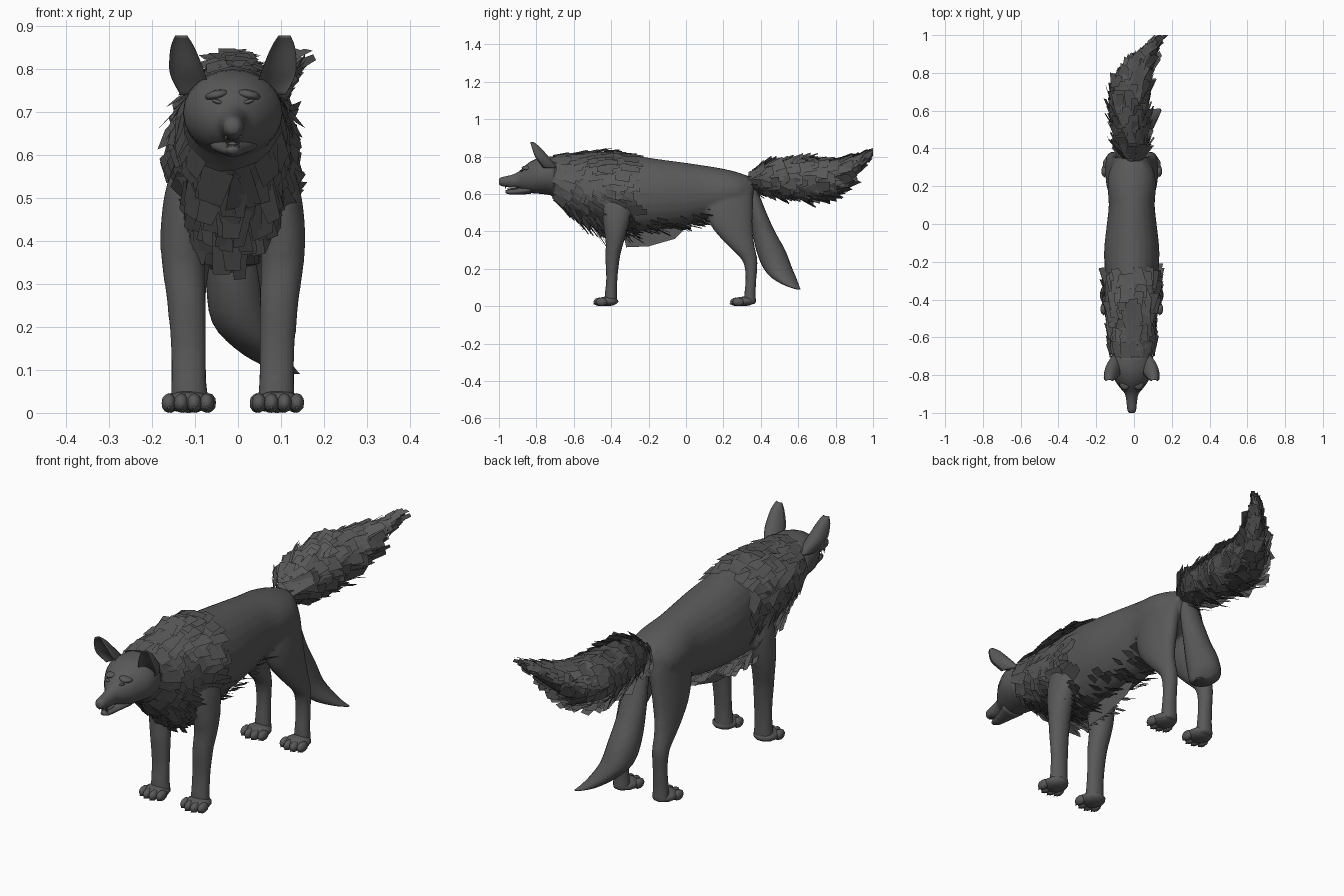
import bpy, bmesh, math, random
from mathutils import Vector, Matrix

random.seed(4)
CX = -0.012  # body midline

cube = bpy.data.objects.get("Cube")
if cube:
    bpy.data.objects.remove(cube, do_unlink=True)

grey = bpy.data.materials.new("dark_grey")
grey.use_nodes = True
colour = (0.1, 0.1, 0.1, 1)
grey.diffuse_color = colour
grey.node_tree.nodes["Principled BSDF"].inputs["Base Color"].default_value = colour


def finish(name, bm, smooth=True):
    mesh = bpy.data.meshes.new(name)
    if smooth:
        bmesh.ops.recalc_face_normals(bm, faces=bm.faces)
    for face in bm.faces:
        face.smooth = smooth
    bm.to_mesh(mesh)
    bm.free()
    mesh.materials.append(grey)
    obj = bpy.data.objects.new(name, mesh)
    bpy.context.collection.objects.link(obj)
    return obj


def sample(rows, t):
    """Smoothly interpolate the section table at row position t."""
    last = len(rows) - 1
    i = min(int(t), last - 1)
    f = t - i
    near = (rows[max(0, min(last, i + k))] for k in (-1, 0, 1, 2))
    return [0.5 * (2 * b + f * (c - a) + f * f * (2 * a - 5 * b + 4 * c - d)
                   + f * f * f * (3 * b - a - 3 * c + d))
            for a, b, c, d in zip(*near)]


def surface(rows, t, angle, axis="y", side=1, cup=False):
    """Point on an elliptical section: station, low, high, half width, x centre."""
    station, low, high, half, centre = sample(rows, t)
    x = CX + side * centre + half * math.cos(angle)
    lift = math.sin(angle)
    if cup and lift < 0:
        lift *= -0.4
    across = (low + high) / 2 + lift * (high - low) / 2
    return Vector((x, station, across)) if axis == "y" else Vector((x, across, station))


def add_loft(bm, rows, axis="y", side=1, cup=False, sides=24, steps=3):
    count = (len(rows) - 1) * steps
    rings = [[bm.verts.new(surface(rows, k / steps, math.tau * j / sides, axis, side, cup))
              for j in range(sides)] for k in range(count + 1)]
    for lower, upper in zip(rings, rings[1:]):
        for j in range(sides):
            n = (j + 1) % sides
            bm.faces.new((lower[j], lower[n], upper[n], upper[j]))
    bm.faces.new(rings[0])
    bm.faces.new(rings[-1])


def loft(name, rows, *options):
    bm = bmesh.new()
    add_loft(bm, rows, *options)
    finish(name, bm)


def fur(name, rows, start, end, layers, around, length, width, lift, sag, arc=(0, math.tau)):
    """Overlapping flat tufts rooted on a lofted surface, swept backwards."""
    bm = bmesh.new()
    for layer in range(layers):
        for j in range(around):
            t = start + (end - start) * (layer + random.random()) / layers
            angle = arc[0] + (arc[1] - arc[0]) * (j + random.random()) / around
            root = surface(rows, t, angle)
            station, low, high, half, centre = sample(rows, t)
            out = (root - Vector((CX + centre, station, (low + high) / 2))).normalized()
            ahead = surface(rows, min(t + 0.2, len(rows) - 1.01), angle)
            back = (ahead - surface(rows, t - 0.1, angle)).normalized()
            across = out.cross(back).normalized()
            sweep = back + across * random.uniform(-0.4, 0.4) + Vector((0, 0, -sag))
            tip = root + sweep * length * random.uniform(0.6, 1.2) + out * lift * random.uniform(0.3, 1.4)
            root = root + out * lift * 0.3
            edge = across * width * random.uniform(0.35, 0.6)
            corners = [root - edge, root + edge, tip + edge * 0.7, tip - edge * 0.6]
            for c in corners:
                c.y = min(c.y, 1)
            bm.faces.new([bm.verts.new(c) for c in corners])
    finish(name, bm, smooth=False)


def blob(bm, place, size, tilt=0):
    matrix = (Matrix.Translation(place) @ Matrix.Rotation(tilt, 4, "Y")
              @ Matrix.Diagonal((*size, 1)))
    bmesh.ops.create_icosphere(bm, subdivisions=2, radius=1, matrix=matrix)


def spike(bm, place, radius, length, turn):
    matrix = Matrix.Translation(place) @ Matrix.Rotation(turn, 4, "X")
    bmesh.ops.create_cone(bm, segments=6, radius1=radius, radius2=0, depth=length,
                          cap_ends=True, matrix=matrix)


# Torso, neck and legs, fused into one smooth body
torso = [(-.80, .62, .77, .08, 0), (-.72, .59, .795, .105, 0), (-.62, .51, .81, .11, 0),
         (-.52, .45, .82, .117, 0), (-.42, .40, .828, .125, 0), (-.30, .40, .81, .138, 0),
         (-.15, .41, .787, .147, 0), (0, .43, .767, .132, 0), (.1, .46, .752, .122, 0),
         (.2, .49, .735, .128, 0), (.29, .51, .712, .115, 0), (.36, .56, .685, .06, 0)]
front_leg = [(.01, -.44, -.365, .046, .1), (.07, -.434, -.368, .042, .102), (.15, -.427, -.366, .042, .103),
             (.26, -.432, -.353, .046, .108), (.34, -.43, -.333, .05, .115), (.42, -.44, -.31, .054, .115),
             (.52, -.45, -.29, .05, .107), (.62, -.45, -.3, .035, .088)]
hind_leg = [(.01, .308, .377, .04, .1), (.07, .312, .373, .035, .1), (.16, .318, .378, .033, .1),
            (.24, .303, .383, .036, .1), (.3, .248, .372, .04, .1), (.36, .188, .362, .045, .095),
            (.43, .133, .357, .052, .085), (.52, .103, .357, .055, .073), (.61, .13, .355, .052, .06),
            (.69, .2, .33, .03, .045)]
body = bmesh.new()
add_loft(body, torso)
for side in (-1, 1):
    add_loft(body, front_leg, "z", side)
    add_loft(body, hind_leg, "z", side)
body_object = finish("body_and_legs", body)
fuse = body_object.modifiers.new("fuse", "REMESH")
fuse.mode = "VOXEL"
fuse.voxel_size = 0.009
fuse.use_smooth_shade = True
soften = body_object.modifiers.new("soften", "SMOOTH")
soften.factor = 0.5
soften.iterations = 8

# Head and open jaw
loft("head", [(-1, .652, .68, .013, 0), (-.985, .642, .69, .023, 0), (-.94, .635, .7, .028, 0),
              (-.9, .632, .716, .036, 0), (-.87, .62, .742, .06, 0), (-.83, .605, .775, .088, 0),
              (-.77, .6, .797, .115, 0), (-.7, .59, .8, .112, 0)])
loft("lower_jaw", [(-.965, .605, .62, .012, 0), (-.94, .597, .624, .022, 0),
                   (-.89, .597, .632, .034, 0), (-.83, .6, .65, .055, 0)])

face = bmesh.new()
blob(face, (CX, -.983, .675), (.018, .016, .014))
finish("nose", face)
mouth = bmesh.new()
blob(mouth, (CX, -.915, .626), (.016, .04, .006))
finish("tongue", mouth)
teeth = bmesh.new()
for side in (-1, 1):
    spike(teeth, (CX + side * .016, -.965, .635), .005, .022, math.pi)
    spike(teeth, (CX + side * .013, -.952, .628), .004, .02, 0)
finish("fangs", teeth, smooth=False)


# Paws with toes and claws
def paw(name, x, heel):
    bm = bmesh.new()
    blob(bm, (x, heel - .055, .026), (.056, .06, .026))
    for offset, reach in ((-.044, .085), (-.015, .098), (.015, .098), (.044, .085)):
        blob(bm, (x + offset, heel - reach, .023), (.0175, .032, .023))
        spike(bm, (x + offset, heel - reach - .028, .012), .006, .018, math.pi / 2)
    finish(name, bm)


ear = [(.74, -.84, -.69, .034, .088), (.77, -.865, -.71, .04, .099), (.8, -.88, -.735, .04, .108),
       (.85, -.87, -.78, .028, .117), (.878, -.85, -.815, .014, .12)]

for side, label in ((1, "left"), (-1, "right")):
    loft(label + "_ear", ear, "z", side, True)
    paw(label + "_front_paw", CX + side * .105, -.365)
    paw(label + "_hind_paw", CX + side * .1, .365)
    eye = bmesh.new()
    blob(eye, (CX + side * .036, -.878, .724), (.014, .008, .005), side * -.3)
    finish(label + "_eye", eye)
    brow = bmesh.new()
    blob(brow, (CX + side * .036, -.845, .74), (.03, .034, .012), side * .2)
    finish(label + "_brow", brow)

# Smooth hanging tail
loft("smooth_tail", [(.67, .31, .36, .03, 0), (.6, .325, .39, .045, 0), (.5, .34, .43, .055, 0),
                     (.4, .355, .475, .06, 0), (.3, .375, .53, .067, .005), (.21, .41, .565, .068, .02),
                     (.15, .46, .59, .055, .06), (.11, .53, .605, .035, .105),
                     (.09, .59, .612, .012, .145)], "z")

# Raised bushy tail
bushy = [(.32, .63, .69, .02, 0), (.4, .625, .735, .063, 0), (.5, .605, .765, .075, -.008),
         (.6, .59, .78, .085, -.012), (.7, .585, .78, .085, -.008), (.8, .61, .775, .068, .018),
         (.88, .68, .795, .048, .065), (.95, .755, .82, .028, .115), (.99, .8, .833, .014, .145)]
loft("bushy_tail_core", bushy)
fur("bushy_tail_fur", bushy, .2, 5.6, 15, 18, .085, .065, .03, 0.08)
fur("bushy_tail_tip_fur", bushy, 5.2, 7.4, 6, 10, .06, .035, .01, 0)

# Neck ruff, chest and belly tufts
fur("neck_ruff", torso, 1.1, 5, 12, 26, .085, .075, .018, 0.12)
fur("chest_fur", torso, 2, 5, 8, 10, .075, .05, .03, 0.5, (math.pi * 1.2, math.pi * 1.8))
fur("belly_fur", torso, 5, 8.3, 8, 8, .06, .05, .015, 0.35, (math.pi * 1.25, math.pi * 1.75))

# Thin hanging belly flap
flap = bmesh.new()
outline = ((-.34, .42), (-.32, .315), (-.2, .32), (-.06, .36), (.0, .42))
flap.faces.new([flap.verts.new((CX, y, z)) for y, z in outline])
finish("belly_flap", flap, smooth=False)
